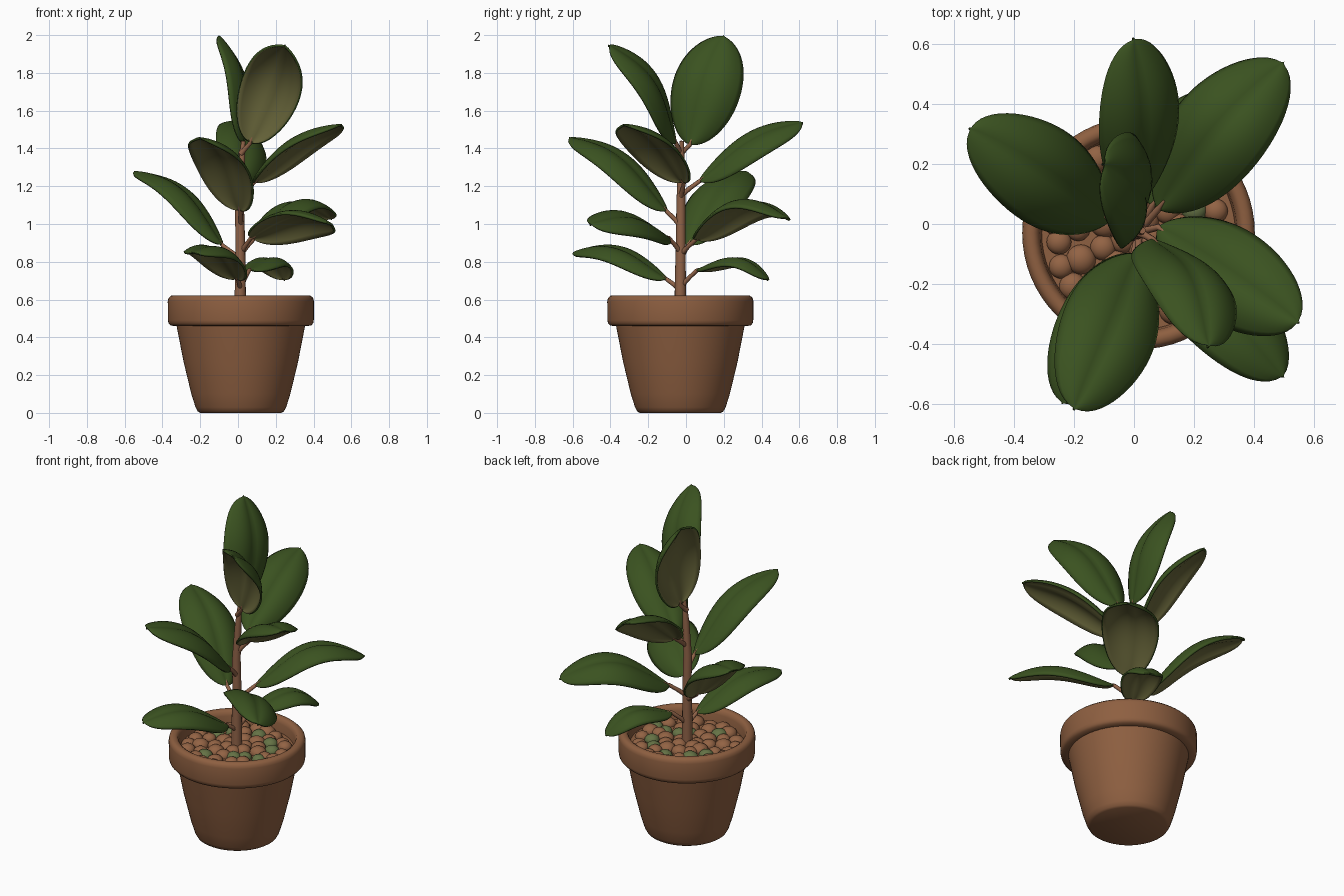
import bpy, bmesh, math, random
from mathutils import Vector

if "Cube" in bpy.data.objects:
    bpy.data.objects.remove(bpy.data.objects["Cube"])

random.seed(4)


def material(name, rgb):
    m = bpy.data.materials.new(name)
    m.diffuse_color = (*rgb, 1)
    m.use_nodes = True
    m.node_tree.nodes["Principled BSDF"].inputs["Base Color"].default_value = m.diffuse_color
    return m


TERRACOTTA = material("terracotta", (0.27, 0.115, 0.052))
BARK = material("bark_brown", (0.28, 0.125, 0.065))
PEBBLE = material("pebble_brown", (0.29, 0.125, 0.058))
MOSS = material("moss_green", (0.13, 0.17, 0.06))
LEAF = material("leaf_green", (0.043, 0.085, 0.0145))
UNDER = material("leaf_underside", (0.145, 0.138, 0.045))
CX, CY = 0.015, -0.03


def finish(bm, name, mats, angle=60):
    bm.normal_update()
    me = bpy.data.meshes.new(name)
    bm.to_mesh(me)
    bm.free()
    for m in mats:
        me.materials.append(m)
    ob = bpy.data.objects.new(name, me)
    bpy.context.collection.objects.link(ob)
    bpy.ops.object.select_all(action='DESELECT')
    bpy.context.view_layer.objects.active = ob
    ob.select_set(True)
    bpy.ops.object.shade_smooth_by_angle(angle=math.radians(angle))
    return ob


def skin(bm, rings):
    # joins closed rings of vertices and caps both ends
    n = len(rings[0])
    for a, b in zip(rings, rings[1:]):
        for i in range(n):
            j = (i + 1) % n
            bm.faces.new((a[i], a[j], b[j], b[i]))
    bm.faces.new(rings[0])
    bm.faces.new(rings[-1])
    bmesh.ops.recalc_face_normals(bm, faces=bm.faces)


def tube(name, pts, radii, mat, n=14):
    bm = bmesh.new()
    pts = [Vector(p) for p in pts]
    rings = []
    for k, p in enumerate(pts):
        d = pts[min(k + 1, len(pts) - 1)] - pts[max(k - 1, 0)]
        u = d.cross(Vector((0.3, 1, 0))).normalized()
        v = d.cross(u).normalized()
        rings.append([bm.verts.new(p + radii[k] * (u * math.cos(a) + v * math.sin(a)))
                      for a in (2 * math.pi * i / n for i in range(n))])
    skin(bm, rings)
    return finish(bm, name, [mat])


# pot: one lathed profile with thick rim
profile = [(0.215, 0), (0.228, 0.008), (0.24, 0.03), (0.262, 0.1), (0.303, 0.27),
           (0.34, 0.46), (0.372, 0.462), (0.383, 0.475), (0.386, 0.49), (0.387, 0.59),
           (0.383, 0.608), (0.37, 0.62), (0.35, 0.622), (0.335, 0.612), (0.328, 0.59), (0.322, 0.54)]
bm = bmesh.new()
rings = [[bm.verts.new((CX + r * math.cos(a), CY + r * math.sin(a), z))
          for a in (2 * math.pi * i / 64 for i in range(64))] for r, z in profile]
skin(bm, rings)
finish(bm, "pot", [TERRACOTTA], 50)

# pebbles: flattened balls in concentric rings, mossy near a few spots
moss_spots = [(-0.08, -0.22), (0.06, -0.25), (0.18, 0.03), (0.03, 0.18), (0.13, 0.09),
              (-0.1, 0.12), (-0.16, 0.05), (0.1, -0.12), (0.24, -0.1)]
bm = bmesh.new()
for r, count in ((0.06, 5), (0.13, 11), (0.205, 16), (0.275, 21)):
    for i in range(count):
        a = 2 * math.pi * (i + random.uniform(-0.25, 0.25)) / count
        rr = r + random.uniform(-0.014, 0.008)
        out = bmesh.ops.create_icosphere(bm, subdivisions=3, radius=random.uniform(0.039, 0.05))
        c = Vector((CX + rr * math.cos(a), CY + rr * math.sin(a), 0.542))
        mossy = any(math.hypot(c.x - x, c.y - y) < 0.045 for x, y in moss_spots)
        for v in out["verts"]:
            v.co.z *= 0.8
            v.co += c
            for f in v.link_faces:
                f.material_index = int(mossy)
finish(bm, "pebbles", [PEBBLE, MOSS])

# main stem
stem_pts = [(0.012, -0.03, 0.53), (0.012, -0.03, 0.7), (0.012, -0.028, 0.9),
            (0.008, -0.027, 1.1), (0.018, -0.025, 1.3), (0.028, -0.022, 1.44)]
tube("stem", stem_pts, [0.031, 0.029, 0.026, 0.024, 0.019, 0.011], BARK)


def leaf(name, base, tip, width, arch=0.03, hint=(0, 0, 1), stalk=0.08):
    base, tip = Vector(base), Vector(tip)
    axis = tip - base
    d = axis.normalized()
    up = Vector(hint)
    up = (up - d * up.dot(d)).normalized()
    side = d.cross(up)
    bm = bmesh.new()
    rows, cols = 32, 16
    grid = []
    for k in range(rows + 1):
        t = (1 - math.cos(math.pi * k / rows)) / 2
        u = min(1, t ** 1.06 * 1.012)
        w = width / 2 * max(0, 4 * u * (1 - u)) ** 0.56
        w = max(w, 0.5 * (1 - t) if t > 0.9 else 0)  # small drip tip
        mid = base + axis * t + up * arch * math.sin(math.pi * t ** 1.2)
        row = []
        for c in range(cols + 1):
            s = 2 * c / cols - 1
            q = abs(s)
            # grooved midrib, drooping margins
            lift = w * (0.34 * q - 0.66 * q ** 2.1 + 0.03)
            row.append(bm.verts.new(mid + side * s * w + up * lift))
        grid.append(row)
    for a, b in zip(grid, grid[1:]):
        for c in range(cols):
            bm.faces.new((a[c], a[c + 1], b[c + 1], b[c]))
    bmesh.ops.remove_doubles(bm, verts=bm.verts, dist=0.0003)
    bm.normal_update()
    if sum(f.normal.dot(up) for f in bm.faces) < 0:
        bmesh.ops.reverse_faces(bm, faces=bm.faces)
    ob = finish(bm, name, [LEAF, UNDER], 80)
    so = ob.modifiers.new("thickness", 'SOLIDIFY')
    so.thickness = 0.012
    so.offset = -1
    so.material_offset = 1
    # leaf stalk from stem into the blade base
    root = Vector((0.015, -0.028, base.z - stalk))
    end = base + axis * 0.06 + up * (arch * 0.15 - 0.008)
    tube(name + "_stalk", [root, root.lerp(base, 0.5), base - up * 0.004, end],
         [0.015, 0.012, 0.011, 0.006], BARK, 10)


# leaves from top to bottom
leaf("leaf_top_left", (0.03, 0.02, 1.42), (-0.10, 0.20, 2.0), 0.37, 0.07, (1, -0.12, 0.26), 0.05)
leaf("leaf_top_front", (0.065, -0.05, 1.43), (0.25, -0.41, 1.95), 0.33, 0.09, (0.42, 1, 0.6), 0.06)
leaf("leaf_upper_right", (0.08, -0.01, 1.22), (0.55, -0.33, 1.53), 0.32, 0.055)
leaf("leaf_upper_back", (0.02, 0.07, 1.23), (0.0, 0.62, 1.54), 0.30, 0.06, (0.43, 0, 1))
leaf("leaf_middle_front", (0.015, -0.10, 1.07), (-0.20, -0.62, 1.46), 0.33, 0.08, (0.14, 0, 1))
leaf("leaf_middle_left", (-0.08, 0.01, 0.89), (-0.55, 0.32, 1.28), 0.33, 0.085, (0, 0.12, 1))
leaf("leaf_middle_back", (0.08, 0.05, 0.92), (0.50, 0.54, 1.03), 0.33, 0.13, (-0.2, 0, 1))
leaf("leaf_middle_right", (0.07, -0.09, 0.93), (0.50, -0.51, 1.0), 0.31, 0.07, (0.3, 0.35, 1))
leaf("leaf_lower_front", (0.0, -0.10, 0.71), (-0.24, -0.60, 0.85), 0.29, 0.08, (0.12, 0, 1), 0.06)
leaf("leaf_lower_back", (0.06, 0.06, 0.76), (0.25, 0.44, 0.705), 0.23, 0.085, (0, 0, 1), 0.09)
